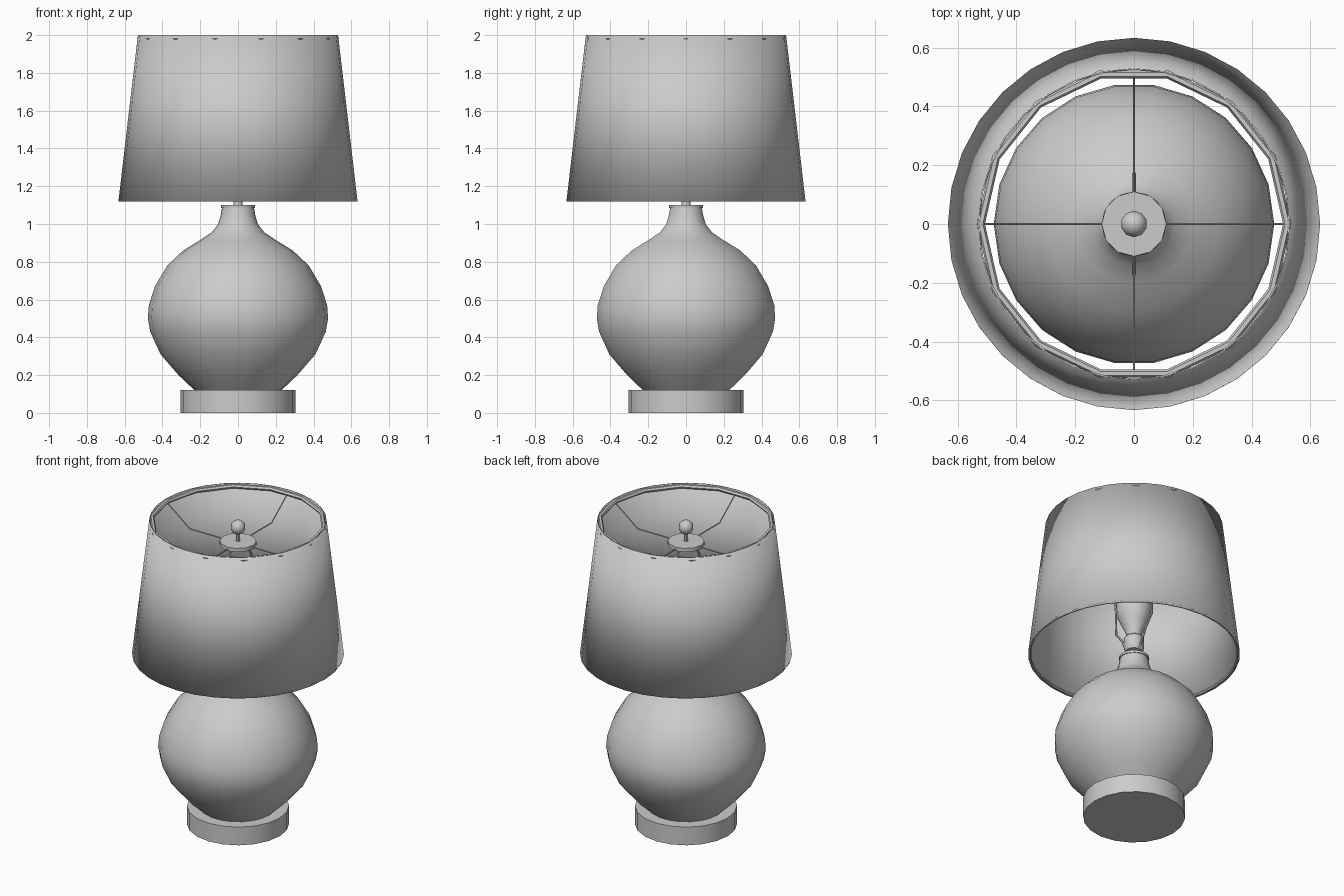
import bpy
import math

old = bpy.data.objects.get("Cube")
if old:
    bpy.data.objects.remove(old, do_unlink=True)

grey = bpy.data.materials.new("plain_grey")
grey.use_nodes = True
COLOUR = (0.6, 0.6, 0.6, 1)
grey.diffuse_color = COLOUR
grey.node_tree.nodes["Principled BSDF"].inputs["Base Color"].default_value = COLOUR


def finish(obj, angle=40):
    """Give an object the lamp colour and smooth shading with crisp edges."""
    obj.data.materials.append(grey)
    bpy.ops.object.select_all(action="DESELECT")
    obj.select_set(True)
    bpy.context.view_layer.objects.active = obj
    bpy.ops.object.shade_smooth_by_angle(angle=math.radians(angle))
    return obj


def lathe(name, profile, sides, capped=True, angle=40):
    """Turn a (radius, height) profile around the z axis."""
    verts = [(r * math.cos(math.tau * i / sides), r * math.sin(math.tau * i / sides), z)
             for r, z in profile for i in range(sides)]
    faces = [(k * sides + i, k * sides + (i + 1) % sides,
              (k + 1) * sides + (i + 1) % sides, (k + 1) * sides + i)
             for k in range(len(profile) - 1) for i in range(sides)]
    if capped:
        faces.append(tuple(reversed(range(sides))))
        faces.append(tuple(range(len(verts) - sides, len(verts))))
    mesh = bpy.data.meshes.new(name)
    mesh.from_pydata(verts, [], faces)
    obj = bpy.data.objects.new(name, mesh)
    bpy.context.collection.objects.link(obj)
    return finish(obj, angle)


def wire(name, points, radius):
    """Thin round wire through the points, as a mesh."""
    curve = bpy.data.curves.new(name, "CURVE")
    curve.dimensions = "3D"
    curve.bevel_depth = radius
    curve.bevel_resolution = 1
    curve.use_fill_caps = True
    spline = curve.splines.new("POLY")
    spline.points.add(len(points) - 1)
    for p, co in zip(spline.points, points):
        p.co = (*co, 1)
    obj = bpy.data.objects.new(name, curve)
    bpy.context.collection.objects.link(obj)
    bpy.ops.object.select_all(action="DESELECT")
    obj.select_set(True)
    bpy.context.view_layer.objects.active = obj
    bpy.ops.object.convert(target="MESH")
    return finish(bpy.context.object)


def ring(name, radius, z, thickness, sides):
    bpy.ops.mesh.primitive_torus_add(major_radius=radius, minor_radius=thickness,
                                     major_segments=sides, minor_segments=6,
                                     location=(0, 0, z))
    bpy.context.object.name = name
    return finish(bpy.context.object)


# Foot and gourd body
lathe("base", [(0.305, 0), (0.305, 0.12)], 20)
lathe("body", [(0.22, 0.11), (0.315, 0.2), (0.41, 0.31), (0.465, 0.43), (0.477, 0.5),
               (0.472, 0.57), (0.44, 0.67), (0.375, 0.78), (0.29, 0.86), (0.2, 0.915),
               (0.14, 0.955), (0.105, 1.0), (0.092, 1.045), (0.085, 1.085)], 22)
lathe("neck_cap", [(0.09, 1.085), (0.09, 1.1)], 20)

# Socket and bulb
lathe("stem", [(0.025, 1.1), (0.025, 1.15)], 12)
lathe("socket", [(0.05, 1.14), (0.06, 1.16), (0.06, 1.23), (0.05, 1.24)], 14)
lathe("bulb", [(0.045, 1.23), (0.05, 1.27), (0.08, 1.33), (0.105, 1.39), (0.11, 1.44),
               (0.1, 1.49), (0.07, 1.53), (0.03, 1.55)], 16, angle=60)

# Wire harp around the bulb
half = [(0.03, 1.13), (0.06, 1.16), (0.11, 1.26), (0.165, 1.33), (0.17, 1.55),
        (0.14, 1.72), (0.08, 1.82), (0, 1.84)]
for side, label in ((1, "back"), (-1, "front")):
    wire(label + "_harp", [(0, side * y, z) for y, z in half], 0.007)

# Hub, finial and four spokes bent up to the rim
lathe("hub", [(0.11, 1.84), (0.11, 1.865)], 12)
lathe("finial_stem", [(0.013, 1.86), (0.013, 1.93)], 8)
bpy.ops.mesh.primitive_uv_sphere_add(segments=10, ring_count=8, radius=0.045,
                                     location=(0, 0, 1.955))
bpy.context.object.name = "finial"
finish(bpy.context.object, 60)
for i in range(4):
    c, s = round(math.cos(i * math.pi / 2)), round(math.sin(i * math.pi / 2))
    wire(f"spoke_{i + 1}", [(c * r, s * r, z) for r, z in
                            ((0.09, 1.85), (0.35, 1.85), (0.52, 1.98))], 0.004)

# Open tapered shade with wire rims
shade = lathe("shade", [(0.633, 1.12), (0.53, 2.0)], 32, capped=False)
solid = shade.modifiers.new("thickness", "SOLIDIFY")
solid.thickness = 0.005
solid.offset = -1
ring("top_rim", 0.521, 1.983, 0.014, 14)
ring("bottom_rim", 0.624, 1.13, 0.008, 32)
